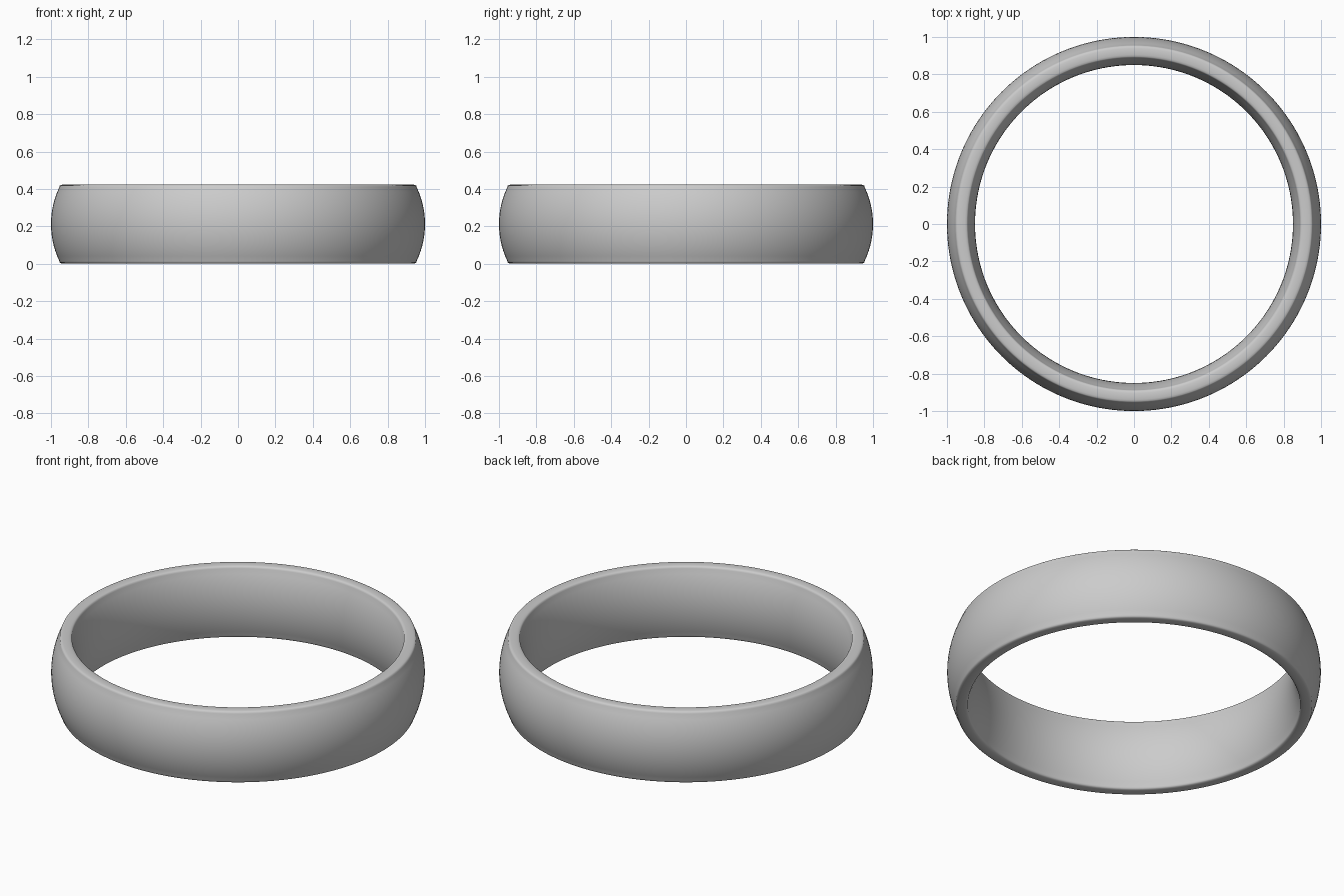
import bpy, bmesh
from math import sin, cos, pi, asin, sqrt

if "Cube" in bpy.data.objects:
    bpy.data.objects.remove(bpy.data.objects["Cube"])

H = 0.424          # band height
MID = H / 2
HALF = 0.198       # half height of the domed faces, before the rounded rims
SEGMENTS = 160


def arc(r_mid, bulge, steps=14):
    """Circular arc bulging by `bulge` at mid height, from bottom to top."""
    s = abs(bulge)
    rad = (HALF ** 2 + s ** 2) / (2 * s)
    sign = 1 if bulge > 0 else -1
    a = asin(HALF / rad)
    return [(r_mid - sign * rad * (1 - cos(t)), MID + rad * sin(t))
            for t in (-a + 2 * a * i / steps for i in range(steps + 1))]


def rim(p, q, z, steps=8):
    """Soft flattened edge joining p to q and reaching height z."""
    pts = []
    c, w = (p[0] + q[0]) / 2, (p[0] - q[0]) / 2
    for i in range(1, steps):
        t = pi * i / steps
        k = cos(t)
        x = c + w * (abs(k) ** 0.7) * (1 if k > 0 else -1)
        pts.append((x, p[1] + (z - p[1]) * sin(t) ** 0.7))
    return pts


# Cross-section: domed outside, comfort-curved inside
outer = arc(1.0, 0.045)
inner = arc(0.85, -0.038)[::-1]
profile = (outer + rim(outer[-1], inner[0], H)
           + inner + rim(inner[-1], outer[0], 0.0))

# Ring band: revolve the cross-section
bm = bmesh.new()
n = len(profile)
loops = []
for i in range(SEGMENTS):
    a = 2 * pi * i / SEGMENTS
    loops.append([bm.verts.new((r * cos(a), r * sin(a), z)) for r, z in profile])
for i in range(SEGMENTS):
    p, q = loops[i], loops[(i + 1) % SEGMENTS]
    for j in range(n):
        k = (j + 1) % n
        bm.faces.new((p[j], q[j], q[k], p[k]))
bmesh.ops.recalc_face_normals(bm, faces=bm.faces)
mesh = bpy.data.meshes.new("ring_band")
bm.to_mesh(mesh)
bm.free()
mesh.shade_smooth()
band = bpy.data.objects.new("ring_band", mesh)
bpy.context.collection.objects.link(band)
